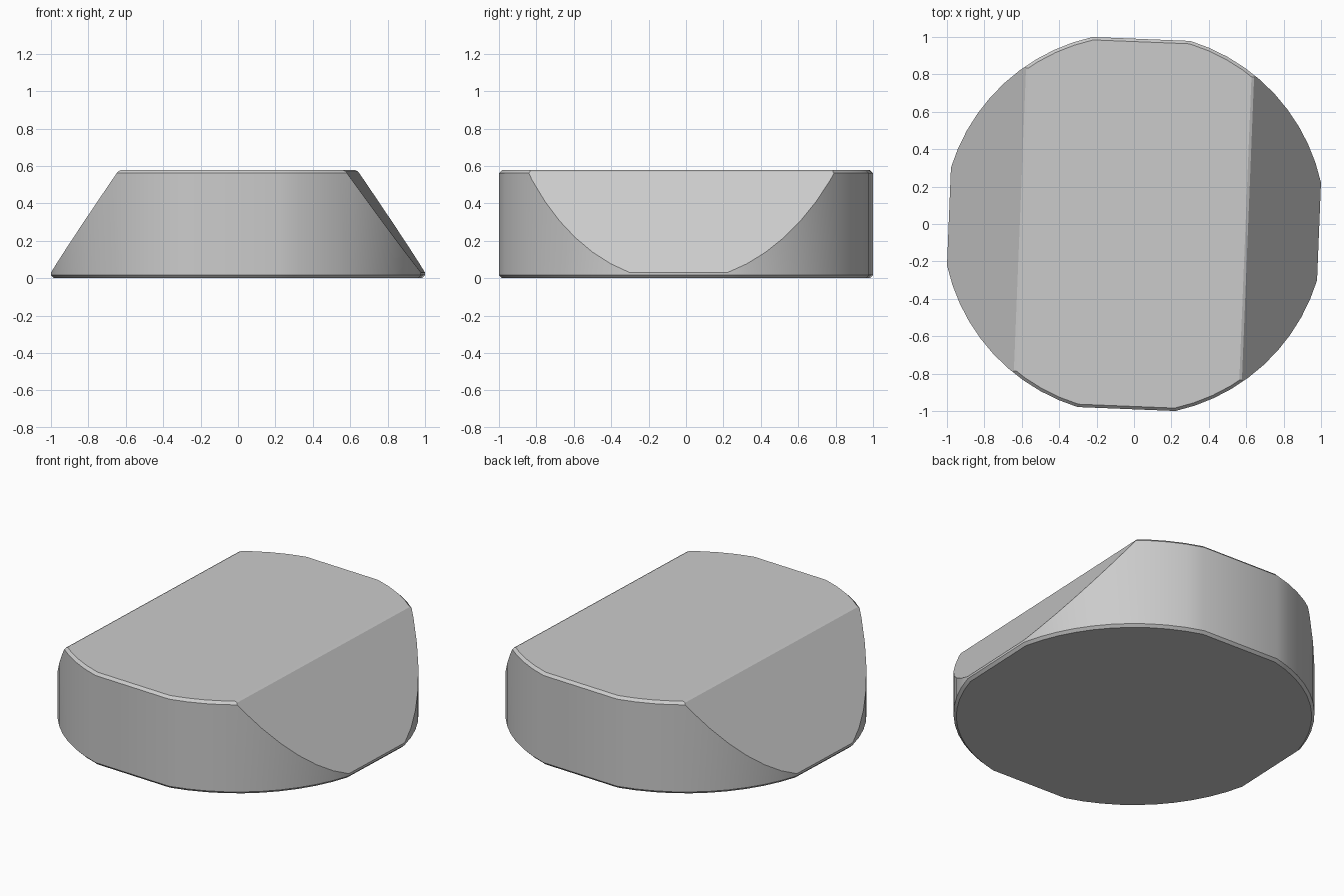
import bpy, bmesh
from math import radians, cos, sin
from mathutils import Vector, Matrix

cube = bpy.data.objects.get("Cube")
if cube:
    bpy.data.objects.remove(cube)

HEIGHT, RADIUS, BEVEL = 0.577, 1.024, 0.016
FLAT_HALF = 14.8      # half angle of each flat side
ARC_STEPS = 10
TOP_EDGE, FOOT_EDGE, FOOT_Z = 0.605, 0.99, 0.03


def outline(radius):
    """Round outline with four flat sides."""
    pts = []
    for side in range(4):
        for i in range(ARC_STEPS + 1):
            a = radians(90 * side + FLAT_HALF + (90 - 2 * FLAT_HALF) * i / ARC_STEPS)
            pts.append((radius * cos(a), radius * sin(a)))
    return pts


def slice_off(bm, point, normal):
    """Cut away everything beyond a plane and cap the cut."""
    cut = bmesh.ops.bisect_plane(bm, geom=bm.verts[:] + bm.edges[:] + bm.faces[:],
                                 plane_co=point, plane_no=normal, clear_outer=True)
    edges = [e for e in cut["geom_cut"] if isinstance(e, bmesh.types.BMEdge)]
    bmesh.ops.contextual_create(bm, geom=edges)


# Chamfered round body
bm = bmesh.new()
rings = []
for inset, z in ((BEVEL, 0), (0, BEVEL), (0, HEIGHT - BEVEL), (BEVEL, HEIGHT)):
    rings.append([bm.verts.new((x, y, z)) for x, y in outline(RADIUS - inset)])
n = len(rings[0])
for low, high in zip(rings, rings[1:]):
    for i in range(n):
        j = (i + 1) % n
        bm.faces.new((low[i], low[j], high[j], high[i]))
bm.faces.new(rings[0][::-1])
bm.faces.new(rings[-1])

# Sloping sides, then the narrow bevel along their top edges
slope = Vector((HEIGHT - FOOT_Z, 0, FOOT_EDGE - TOP_EDGE)).normalized()
for s in (1, -1):
    normal = Vector((slope.x * s, 0, slope.z))
    slice_off(bm, Vector((TOP_EDGE * s, 0, HEIGHT)), normal)
    soft = (normal + Vector((0, 0, 1))).normalized()
    slice_off(bm, Vector(((TOP_EDGE - 0.009) * s, 0, HEIGHT)), soft)

bmesh.ops.recalc_face_normals(bm, faces=bm.faces[:])
bmesh.ops.rotate(bm, verts=bm.verts[:], matrix=Matrix.Rotation(radians(-2.3), 3, "Z"))
mesh = bpy.data.meshes.new("tapered_block")
bm.to_mesh(mesh)
bm.free()

# Plain grey finish
grey = bpy.data.materials.new("plain_grey")
grey.use_nodes = True
colour = (0.6, 0.6, 0.6, 1)
grey.diffuse_color = colour
grey.node_tree.nodes["Principled BSDF"].inputs["Base Color"].default_value = colour
mesh.materials.append(grey)

block = bpy.data.objects.new("tapered_block", mesh)
bpy.context.collection.objects.link(block)
bpy.context.view_layer.objects.active = block
block.select_set(True)
bpy.ops.object.shade_smooth_by_angle(angle=radians(25))
